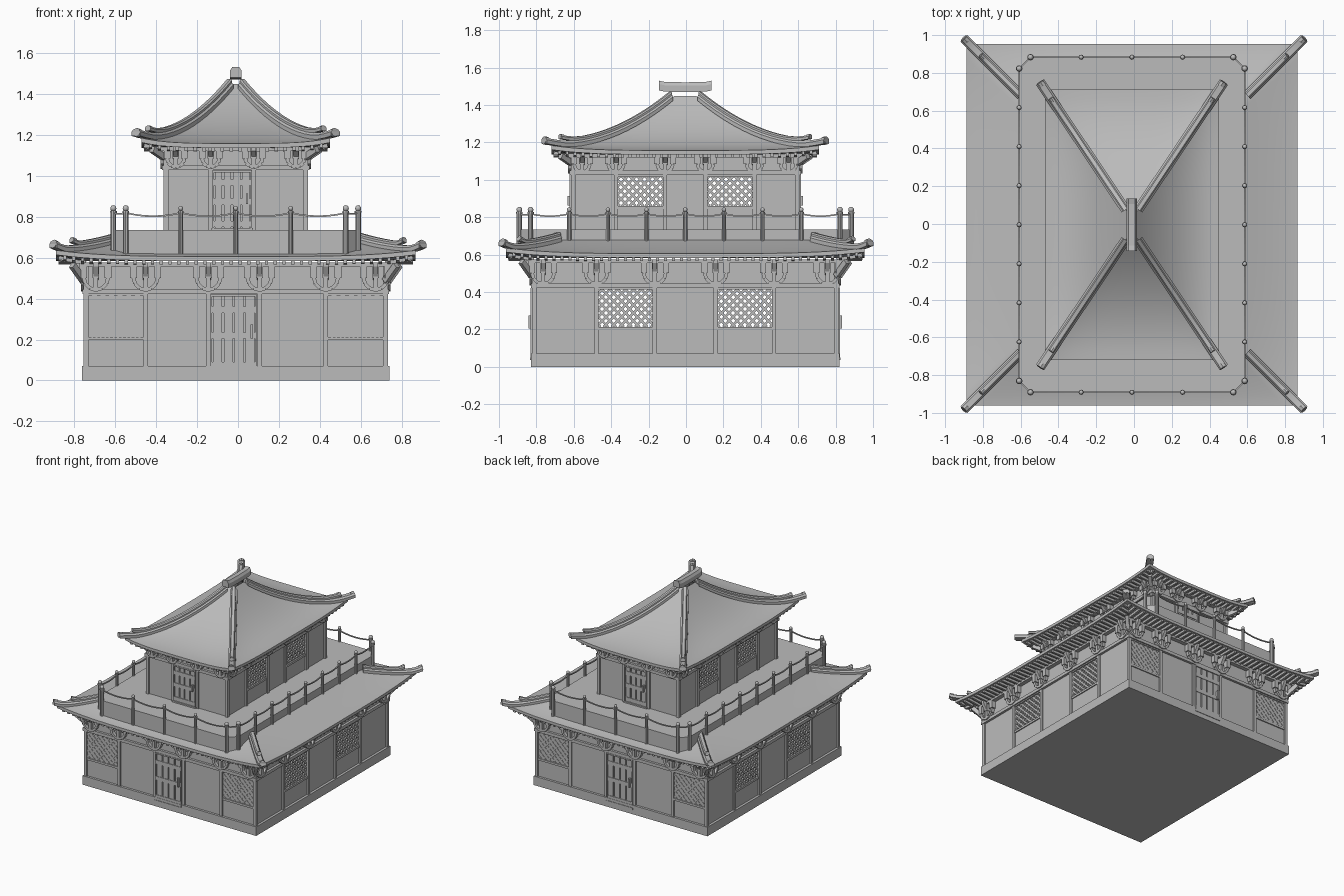
import bpy, bmesh, math
from mathutils import Vector as V, Matrix

cube = bpy.data.objects.get("Cube")
if cube:
    bpy.data.objects.remove(cube, do_unlink=True)

grey = bpy.data.materials.new("stone grey")
grey.use_nodes = True
grey.diffuse_color = (0.5, 0.5, 0.5, 1)
grey.node_tree.nodes["Principled BSDF"].inputs["Base Color"].default_value = (0.5, 0.5, 0.5, 1)
CENTRE = (-0.011, -0.004, 0)
TURN = Matrix.Rotation(math.pi / 2, 4, 'Z')


def make(name, bm, smooth=False, loc=CENTRE):
    bmesh.ops.recalc_face_normals(bm, faces=bm.faces)
    me = bpy.data.meshes.new(name)
    bm.to_mesh(me)
    bm.free()
    me.materials.append(grey)
    ob = bpy.data.objects.new(name, me)
    ob.location = loc
    bpy.context.scene.collection.objects.link(ob)
    if smooth:
        bpy.ops.object.select_all(action='DESELECT')
        ob.select_set(True)
        bpy.context.view_layer.objects.active = ob
        bpy.ops.object.shade_smooth_by_angle(angle=math.radians(35))
    return ob


def box(bm, x0, x1, y0, y1, z0, z1):
    m = Matrix.Translation(((x0 + x1) / 2, (y0 + y1) / 2, (z0 + z1) / 2))
    bmesh.ops.create_cube(bm, size=1, matrix=m @ Matrix.Diagonal((x1 - x0, y1 - y0, z1 - z0, 1)))


def bar(bm, p, q, w, h, up=(0, 0, 1)):
    """Straight beam from p to q."""
    p, q = V(p), V(q)
    x = (q - p).normalized()
    y = V(up).cross(x).normalized()
    m = Matrix((x, y, x.cross(y))).transposed().to_4x4()
    m.translation = (p + q) / 2
    bmesh.ops.create_cube(bm, size=1, matrix=m @ Matrix.Diagonal(((q - p).length, w, h, 1)))


def loft(bm, rings):
    rows = [[bm.verts.new(p) for p in r] for r in rings]
    n = len(rows[0])
    for a, b in zip(rows, rows[1:]):
        for i in range(n):
            bm.faces.new((a[i], a[(i + 1) % n], b[(i + 1) % n], b[i]))
    bm.faces.new(rows[0])
    bm.faces.new(rows[-1])


def sweep(bm, pts, w, h):
    """Bevelled tile ridge along a path; w and h are half sizes."""
    flat = pts[-1] - pts[0]
    side = V((-flat.y, flat.x, 0)).normalized()
    shape = [(-w, -h), (w, -h), (w, h * .3), (w * .6, h), (-w * .6, h), (-w, h * .3)]
    loft(bm, [[p + side * a + V((0, 0, b)) for a, b in shape] for p in pts])


def lattice(bm, x0, x1, z0, z1, y, pitch, w, depth):
    """Diagonal bars clipped to a rectangle."""
    wide, tall = x1 - x0, z1 - z0
    c = pitch / 2
    while c < wide + tall:
        lo, hi = max(0, c - tall), min(wide, c)
        if hi - lo > .01:
            bar(bm, (x0 + lo, y, z0 + c - lo), (x0 + hi, y, z0 + c - hi), w, depth, (0, 1, 0))
            bar(bm, (x1 - lo, y, z0 + c - lo), (x1 - hi, y, z0 + c - hi), w, depth, (0, 1, 0))
        c += pitch


def door(bm, x0, x1, d, z0, z1):
    """Plank door with rails, frame and handle."""
    box(bm, x0, x1, -d - .004, -d + .01, z0, z1)
    n, gap = 4, .009
    step = (x1 - x0) / n
    for i in range(n):
        box(bm, x0 + i * step + gap / 2, x0 + (i + 1) * step - gap / 2, -d - .012, -d, z0, z1)
    h = z1 - z0
    for f in (.07, .47, .82):
        box(bm, x0, x1, -d - .016, -d, z0 + f * h - .015, z0 + f * h + .015)
    for x in (x0 - .008, x1):
        box(bm, x, x + .008, -d - .02, -d, z0, z1)
    box(bm, x0 - .008, x1 + .008, -d - .02, -d, z1, z1 + .01)
    box(bm, x0 - .012, x1 + .012, -d - .022, -d, z0 - .014, z0)
    box(bm, x1 - .022, x1 - .01, -d - .03, -d - .012, z0 + h * .43, z0 + h * .62)


def bracket(bm, u, d, zb, zt):
    """Three-pronged bracket with a projecting arm under the eave."""
    h = zt - zb
    r = h * .42
    zc = zt - .015 - r
    box(bm, u - .011, u + .011, -d - .026, -d, zb, zt)
    arc = [(u + r * math.cos(a), -d - .014, zc + r * math.sin(a))
           for a in (math.pi * (1 + i / 6) for i in range(7))]
    for p, q in zip(arc, arc[1:]):
        bar(bm, p, q, .018, .024, (0, 1, 0))
    for x in (u - r, u, u + r):
        box(bm, x - .016, x + .016, -d - .032, -d, zc, zt)
    prof = [(0, zb + h * .4), (.03, zb + h * .5), (.06, zt - .02), (.06, zt), (0, zt)]
    loft(bm, [[V((x, -d - a, z)) for a, z in prof] for x in (u - .012, u + .012)])


def storey(label, hx, hy, z0, zb, zt, front, side, win, front_win, door_box):
    """Four walls with posts, beams, windows, doors and brackets."""
    parts = {n: bmesh.new() for n in ("walls", "timber", "lattice", "doors", "brackets")}
    walls, timber, lat, doors, brk = parts.values()
    w0, w1 = win
    for k in range(4):
        is_front = k % 2 == 0
        a, d = (hx, hy) if is_front else (hy, hx)
        d -= .012
        posts = front if is_front else side
        edges = [-a + .012] + posts + [a - .012]
        for i, (l, r) in enumerate(zip(edges, edges[1:])):
            if not is_front and i % 2 == 1:
                # open window
                box(walls, l, r, -d, -d + .02, z0, w0)
                box(walls, l, r, -d, -d + .02, w1, zt)
                lattice(lat, l, r, w0, w1, -d + .008, .042, .013, .012)
            else:
                box(walls, l, r, -d, -d + .02, z0, zt)
            window = (i % 2 == 1) if not is_front else (front_win and i in (0, len(edges) - 2))
            if window:
                for z in (w0 - .012, w1):
                    box(timber, l, r, -d - .008, -d + .02, z - .004, z + .012)
                if is_front:
                    lattice(lat, l + .012, r - .012, w0, w1, -d, .042, .01, .008)
        for u in posts:
            box(timber, u - .011, u + .011, -d - .012, -d + .022, z0, zb)
        box(timber, -a, -a + .024, -d - .012, -d + .012, z0, zt)
        box(timber, -a - .006, a + .006, -d - .018, -d, zb - .014, zb + .01)
        box(timber, -a - .02, a + .02, -d - .032, -d, zt - .02, zt)
        if is_front:
            door(doors, door_box[0], door_box[1], d, door_box[2], door_box[3])
        for u in posts + [-a + .06, a - .06]:
            bracket(brk, u, d, zb, zt)
        bar(brk, (-a, -d, zb + .05), (-a - .055, -d - .055, zt - .012), .026, .03)
        for bm in parts.values():
            bm.transform(TURN)
    for n, bm in parts.items():
        make(label + " " + n, bm)


def roof(label, eave, top, wall, z, rise, power, lift, t0, t_cap, t_tip, tip, ridge_loc=CENTRE):
    """Curved hipped roof with rafters and hip ridges."""
    def dims(t, k=0):
        p = [e + (o - e) * t for e, o in zip(eave, top)]
        return p if k % 2 == 0 else p[::-1]

    def height(t, u=1):
        c = max(t, 0)
        return z + rise * c ** power + lift * abs(u) ** 4 * (1 - c) ** 2

    sheet, raft = bmesh.new(), bmesh.new()
    us = [i / 12 - 1 for i in range(25)]
    for k in range(4):
        a, d = dims(0, k)
        wa, wd = wall if k % 2 == 0 else wall[::-1]
        rows = [[(u * wa, -wd, z - .022) for u in us], [(u * a, -d, height(0, u) - .022) for u in us]]
        for i in range(15):
            t = i / 14
            rows.append([(u * dims(t, k)[0], -dims(t, k)[1], height(t, u)) for u in us])
        rows = [[sheet.verts.new(p) for p in r] for r in rows]
        for r, s in zip(rows, rows[1:]):
            for i in range(len(us) - 1):
                sheet.faces.new((r[i], r[i + 1], s[i + 1], s[i]))
        n = int(2 * a / .042)
        for i in range(1, n):
            x = -a + 2 * a * i / n
            start = max(wd, d - (a - abs(x)) * (d - wd) / (a - wa))
            end_z = height(0, x / a) - .03
            f = (start - wd) / (d - wd)
            bar(raft, (x, -start, z - .03 + f * (end_z - z + .03)), (x, -d + .012, end_z), .016, .018)
        sheet.transform(TURN)
        raft.transform(TURN)
    bmesh.ops.remove_doubles(sheet, verts=sheet.verts, dist=.0005)
    make(label + " roof", sheet, True)
    make(label + " rafters", raft)

    ridges = bmesh.new()
    for sx in (-1, 1):
        for sy in (-1, 1):
            for end, w, h, up, raise_ in ((t_tip, .026, .016, .008, tip), (t_cap, .017, .011, .03, .018)):
                pts = []
                for i in range(15):
                    f = i / 14
                    t = t0 + (end - t0) * f
                    a, d = dims(t)
                    curl = raise_ * max(0, (f - .75) / .25) ** 2
                    pts.append(V((sx * a, sy * d, height(t) + up + curl)))
                sweep(ridges, pts, w, h)
                # rounded end tile
                axis = (pts[-1] - pts[-2]).normalized().to_track_quat('Z', 'Y').to_matrix().to_4x4()
                bmesh.ops.create_cone(ridges, cap_ends=True, segments=8, radius1=w * .85, radius2=w * .85,
                                      depth=.024, matrix=Matrix.Translation(pts[-1] - V((sx, sy, 0)) * .008) @ axis)
    make(label + " hip ridges", ridges, True, ridge_loc)


# Plinth
bm = bmesh.new()
box(bm, -.749, .749, -.826, .826, 0, .07)
make("plinth", bm)

# Two storeys
storey("lower", .742, .82, .07, .435, .575, [-.44, -.133, .116, .44], [-.475, -.163, .163, .475],
       (.213, .416), True, (-.115, .095, .05, .41))
storey("upper", .353, .612, .73, 1.04, 1.14, [-.122, .088], [-.37, -.108, .108, .37],
       (.86, 1.02), False, (-.106, .071, .745, 1.015))

# Two roofs
roof("lower", (.876, .958), (.516, .598), (.73, .81), .605, .10, 1.3, .03, .77, .18, -.07, .02, (0, 0, 0))
roof("upper", (.46, .715), (.02, .06), (.34, .6), 1.157, .29, 1.9, .026, .97, .07, -.06, .018)

# Top ridge
bm = bmesh.new()
sweep(bm, [V((0, y, 1.495 + r)) for y, r in ((-.14, .009), (-.11, .002), (0, 0), (.11, .002), (.14, .009))], .028, .026)
make("top ridge", bm)

# Balcony deck with cut corners
X, Y, CUT = .597, .887, .06
corners = [(X, Y - CUT), (X - CUT, Y), (CUT - X, Y), (-X, Y - CUT),
           (-X, CUT - Y), (CUT - X, -Y), (X - CUT, -Y), (X, CUT - Y)]
bm = bmesh.new()
loft(bm, [[V((x, y, z)) for x, y in corners] for z in (.605, .735)])
make("balcony deck", bm)

# Railing posts with knobs and sagging ropes
loop = []
for (p, q), n in zip(zip(corners, corners[1:] + corners[:1]), (1, 4, 1, 8) * 2):
    loop += [(V((*p, 0)).lerp(V((*q, 0)), i / n), .014 if i == 0 else .011) for i in range(n)]
posts, ropes = bmesh.new(), bmesh.new()
for i, (p, r) in enumerate(loop):
    bmesh.ops.create_cone(posts, cap_ends=True, segments=10, radius1=r, radius2=r, depth=.212,
                          matrix=Matrix.Translation(p + V((0, 0, .724))))
    bmesh.ops.create_cone(posts, cap_ends=True, segments=10, radius1=r * 1.25, radius2=r * 1.25, depth=.008,
                          matrix=Matrix.Translation(p + V((0, 0, .824))))
    bmesh.ops.create_uvsphere(posts, u_segments=10, v_segments=6, radius=r * 1.1,
                              matrix=Matrix.Translation(p + V((0, 0, .84))))
    q = loop[(i + 1) % len(loop)][0]
    pts = [p.lerp(q, f / 6) + V((0, 0, .818 - .25 * (q - p).length * (f / 6) * (1 - f / 6)))
           for f in range(7)]
    for a, b in zip(pts, pts[1:]):
        bar(ropes, a, b, .008, .008)
make("railing posts", posts, True)
make("railing ropes", ropes)
